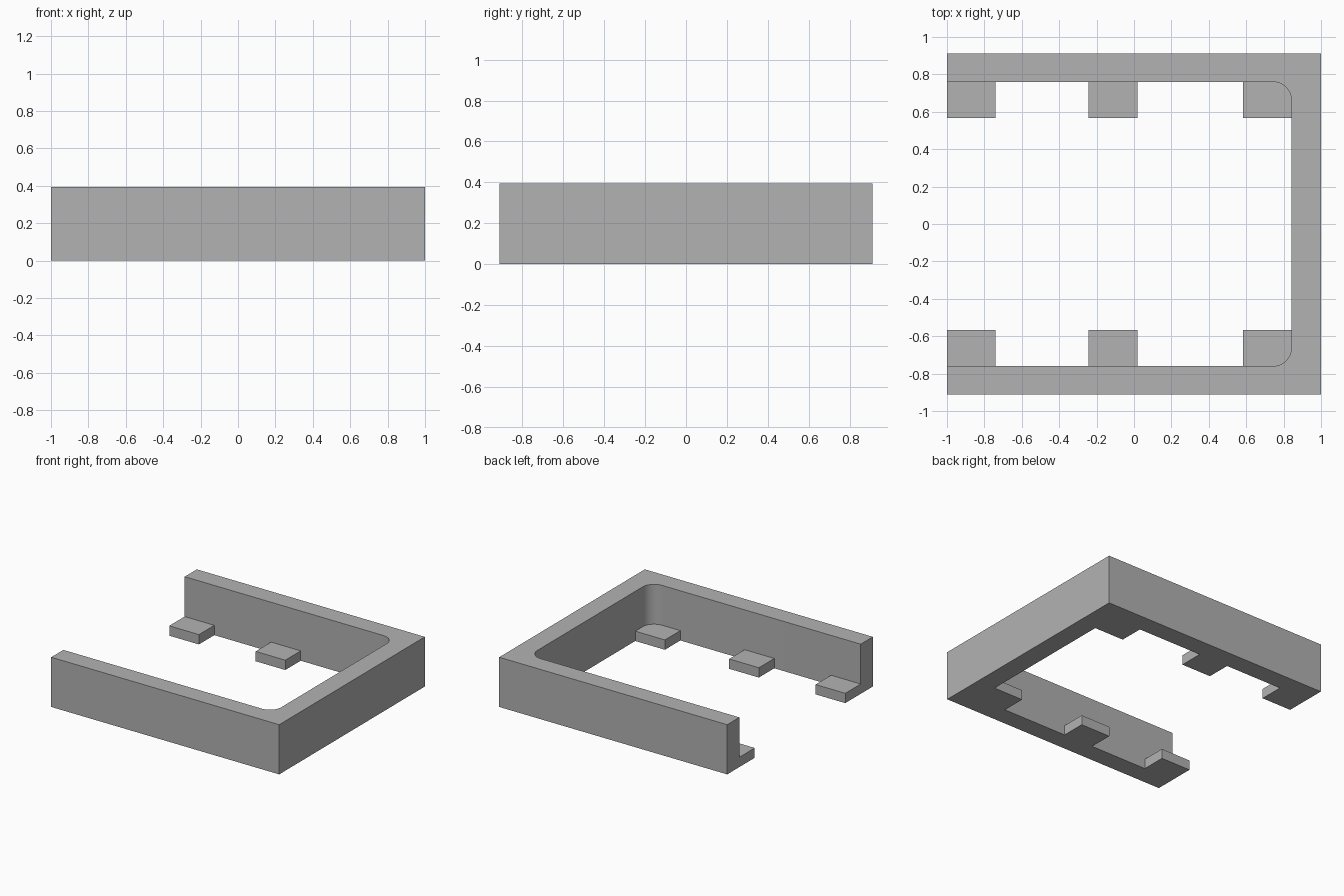
import bpy, bmesh
from math import pi, sin, cos, radians

cube = bpy.data.objects.get("Cube")
if cube:
    bpy.data.objects.remove(cube, do_unlink=True)

# Overall sizes
HALF_X, HALF_Y, HEIGHT = 1.0, 0.912, 0.394
IN_X, IN_Y, RADIUS = 0.842, 0.76, 0.1
TAB_LENGTH, TAB_DEPTH, TAB_HEIGHT = 0.26, 0.193, 0.078
SEGMENTS = 16

grey = bpy.data.materials.new("plain grey")
grey.use_nodes = True
colour = (0.448, 0.448, 0.448, 1)
grey.diffuse_color = colour
grey.node_tree.nodes["Principled BSDF"].inputs["Base Color"].default_value = colour


def extrude_profile(name, points, height):
    """Extrude a flat outline upward from the ground."""
    bm = bmesh.new()
    face = bm.faces.new([bm.verts.new((x, y, 0)) for x, y in points])
    top = bmesh.ops.extrude_face_region(bm, geom=[face])["geom"]
    verts = [g for g in top if isinstance(g, bmesh.types.BMVert)]
    bmesh.ops.translate(bm, verts=verts, vec=(0, 0, height))
    bmesh.ops.recalc_face_normals(bm, faces=bm.faces)
    mesh = bpy.data.meshes.new(name)
    bm.to_mesh(mesh)
    bm.free()
    mesh.materials.append(grey)
    obj = bpy.data.objects.new(name, mesh)
    bpy.context.collection.objects.link(obj)
    bpy.ops.object.select_all(action="DESELECT")
    obj.select_set(True)
    bpy.context.view_layer.objects.active = obj
    bpy.ops.object.shade_smooth_by_angle(angle=radians(30))
    return obj


def corner(side):
    """Rounded inner corner, running from the long wall to the end wall."""
    angles = [pi / 2 * (1 - i / SEGMENTS) for i in range(SEGMENTS + 1)]
    return [(IN_X - RADIUS + RADIUS * cos(a),
             side * (IN_Y - RADIUS + RADIUS * sin(a))) for a in angles]


# Three-sided wall, open at -x
outline = [(-HALF_X, HALF_Y), (-HALF_X, IN_Y)] + corner(1)
outline += corner(-1)[::-1] + [(-HALF_X, -IN_Y), (-HALF_X, -HALF_Y)]
outline += [(HALF_X, -HALF_Y), (HALF_X, HALF_Y)]
extrude_profile("wall", outline, HEIGHT)

# Low tabs along the inside of both long walls
for side, label in ((1, "back"), (-1, "front")):
    outer, inner = side * IN_Y, side * (IN_Y - TAB_DEPTH)
    for place, x in (("end", -HALF_X), ("middle", -0.242)):
        x2 = x + TAB_LENGTH
        extrude_profile(f"{label}_{place}_tab",
                        [(x, inner), (x2, inner), (x2, outer), (x, outer)], TAB_HEIGHT)
    # The corner tab follows the rounded corner
    x = IN_X - TAB_LENGTH
    extrude_profile(f"{label}_corner_tab",
                    [(IN_X, inner), (x, inner), (x, outer)] + corner(side), TAB_HEIGHT)
